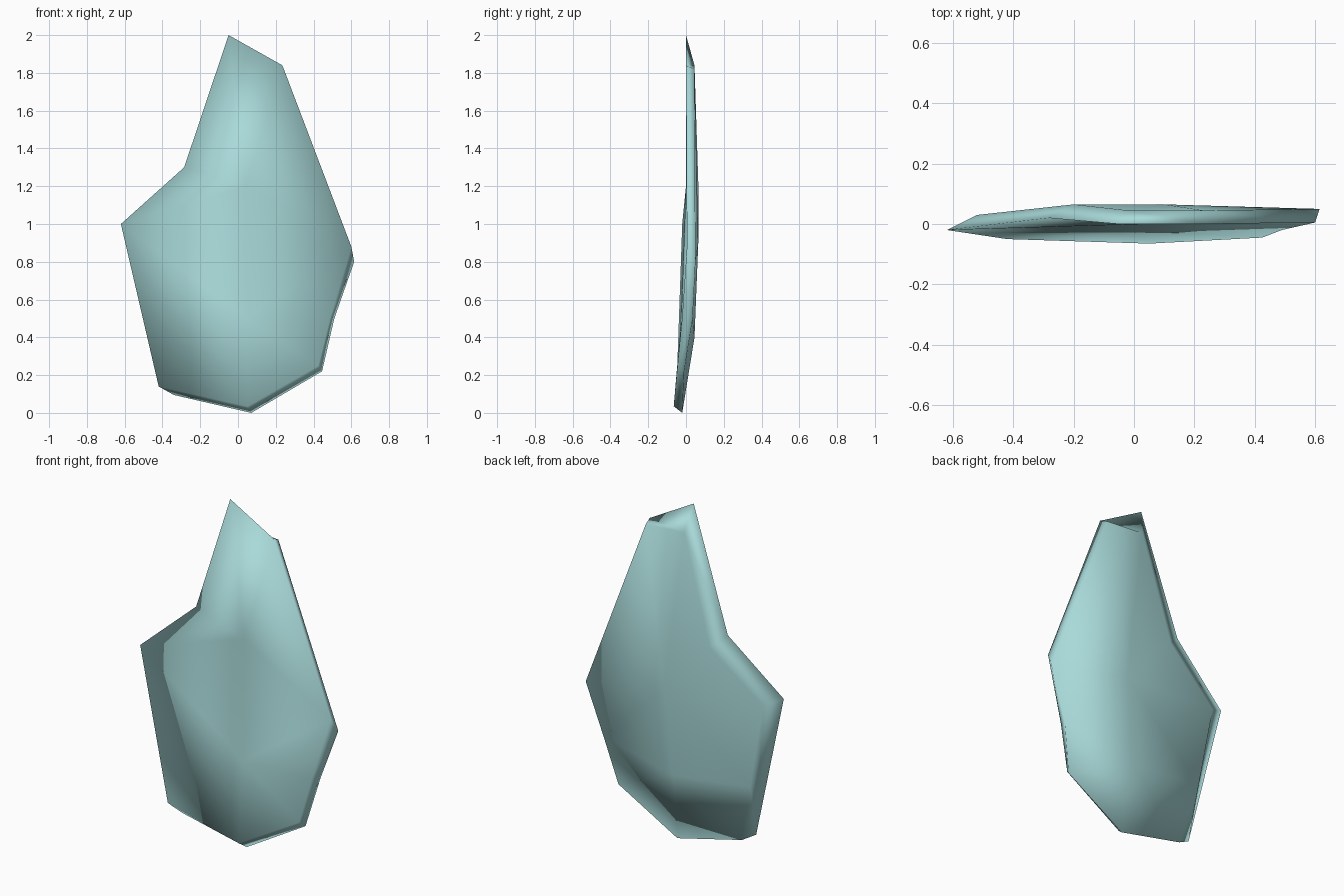
import bpy
import bmesh

cube = bpy.data.objects.get("Cube")
if cube:
    bpy.data.objects.remove(cube, do_unlink=True)

# Front outline, clockwise from the tip
FRONT = [(-.05, 0, 2), (.235, 0, 1.84), (.60, .005, .88),
         (.49, -.02, .51), (.425, -.045, .25), (.05, -.065, .035),
         (-.42, -.05, .14), (-.62, -.02, 1), (-.285, .02, 1.3)]

# Back outline, matching the front one point for point
BACK = [(-.02, .045, 1.84), (.23, .045, 1.82), (.615, .05, .80),
        (.51, .035, .5), (.445, -.01, .22), (.07, -.02, 0),
        (-.34, -.03, .095), (-.52, .03, .95), (-.2, .065, 1.22)]


def fan(bm, centre, ring):
    """Triangles from a centre vertex to each pair along a chain."""
    for a, b in zip(ring, ring[1:]):
        bm.faces.new((centre, a, b))


bm = bmesh.new()
f = [bm.verts.new(p) for p in FRONT]
b = [bm.verts.new(p) for p in BACK]

# Front surface: two shallow centres, upper and lower
upper = bm.verts.new((.04, 0, 1.2))
lower = bm.verts.new((.05, -.025, .5))
fan(bm, upper, [f[7], f[8], f[0], f[1], f[2], lower, f[7]])
fan(bm, lower, f[2:8])

# Back surface: a raised centre that bends forward towards the base
ridge = bm.verts.new((.1, .065, .9))
bend = bm.verts.new((.05, .045, .4))
bend_side = bm.verts.new((-.43, .02, .45))
fan(bm, ridge, [bend_side, b[7], b[8], b[0], b[1], b[2], b[3], bend, bend_side])
fan(bm, bend, b[3:7] + [bend_side])

# Bevelled rim joining the two outlines
count = len(f)
for i in range(count):
    j = (i + 1) % count
    if i == 6:
        bm.faces.new((f[i], f[j], b[j], bend_side, b[i]))
    else:
        bm.faces.new((f[i], f[j], b[j], b[i]))

bmesh.ops.triangulate(bm, faces=[p for p in bm.faces if len(p.verts) > 3])
bmesh.ops.recalc_face_normals(bm, faces=bm.faces)
for face in bm.faces:
    face.smooth = True

mesh = bpy.data.meshes.new("shard")
bm.to_mesh(mesh)
bm.free()
shard = bpy.data.objects.new("shard", mesh)
bpy.context.collection.objects.link(shard)

# Pale teal colour
colour = (.40, .70, .70, 1)
mat = bpy.data.materials.new("pale_teal")
mat.use_nodes = True
mat.diffuse_color = colour
mat.node_tree.nodes["Principled BSDF"].inputs["Base Color"].default_value = colour
mesh.materials.append(mat)
